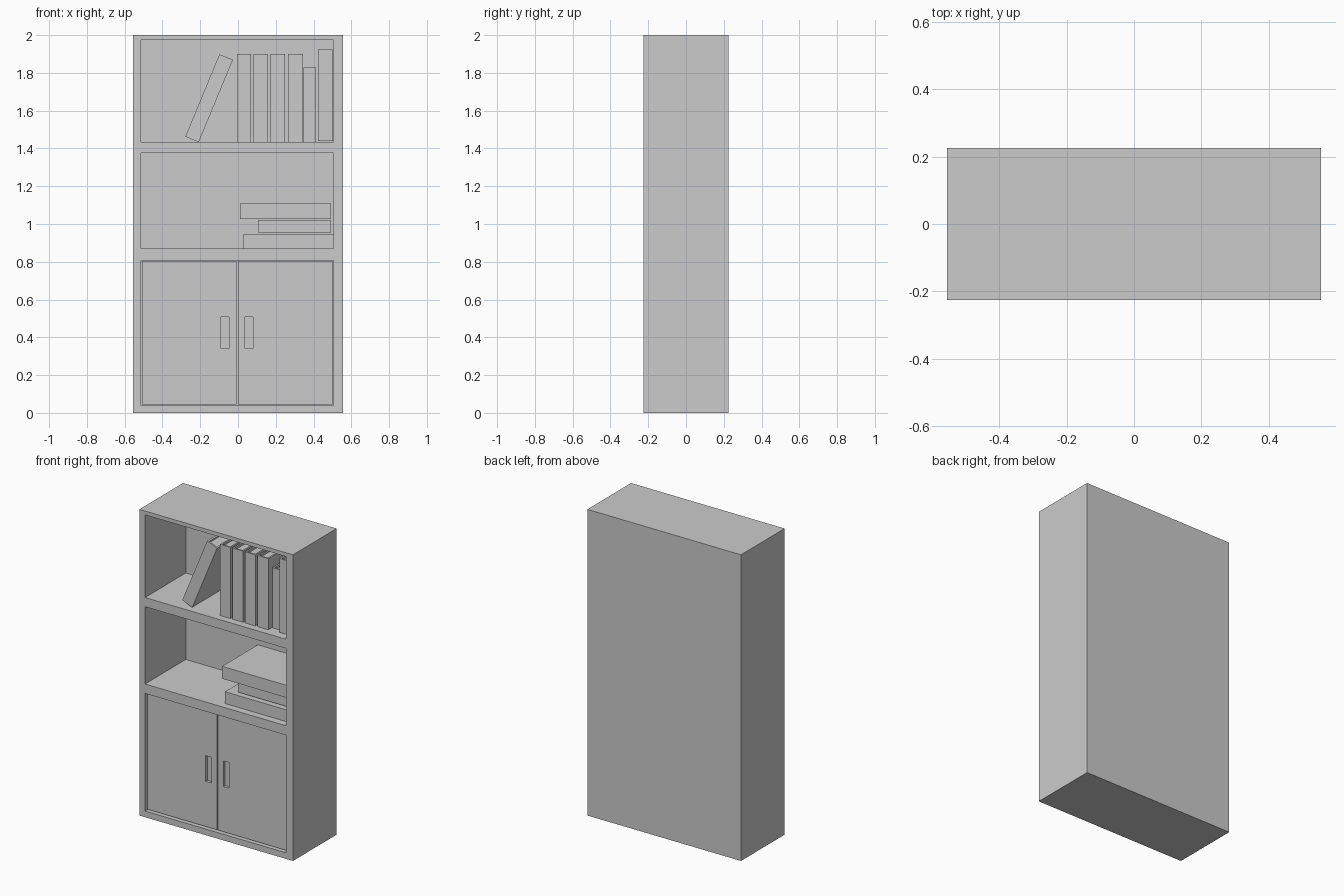
import bpy, bmesh
from math import radians
from mathutils import Vector

if "Cube" in bpy.data.objects:
    bpy.data.objects.remove(bpy.data.objects["Cube"])


def add_object(name, bm):
    bmesh.ops.recalc_face_normals(bm, faces=bm.faces[:])
    mesh = bpy.data.meshes.new(name)
    bm.to_mesh(mesh)
    bm.free()
    obj = bpy.data.objects.new(name, mesh)
    bpy.context.collection.objects.link(obj)
    return obj


def add_box(bm, x, y, z):
    lo, hi = Vector((x[0], y[0], z[0])), Vector((x[1], y[1], z[1]))
    verts = bmesh.ops.create_cube(bm, size=1)["verts"]
    for v in verts:
        v.co = (lo + hi) / 2 + v.co * (hi - lo)


def box(name, x, y, z):
    bm = bmesh.new()
    add_box(bm, x, y, z)
    return add_object(name, bm)


def cut(target, x, y, z):
    # Subtract a box from the target, then discard the cutter
    cutter = box("cutter", x, y, z)
    cutter.hide_render = True
    mod = target.modifiers.new("cut", "BOOLEAN")
    mod.operation, mod.solver, mod.object = "DIFFERENCE", "EXACT", cutter
    bpy.context.view_layer.objects.active = target
    bpy.ops.object.modifier_apply(modifier=mod.name)
    bpy.data.objects.remove(cutter)


def book(name, thick, height, depth, location, angle=0, cover=0.01, inset=0.015):
    # Cover is a U-shaped profile with its spine to the front; pages sit inside it
    t, i = thick / 2, thick / 2 - cover
    profile = [(-t, 0), (t, 0), (t, depth), (i, depth),
               (i, cover), (-i, cover), (-i, depth), (-t, depth)]
    bm = bmesh.new()
    face = bm.faces.new([bm.verts.new((x, y, -height / 2)) for x, y in profile])
    top = bmesh.ops.extrude_face_region(bm, geom=[face])["geom"]
    bmesh.ops.translate(bm, vec=(0, 0, height),
                        verts=[v for v in top if isinstance(v, bmesh.types.BMVert)])
    add_box(bm, (-i, i), (cover, depth - inset),
            (-height / 2 + inset, height / 2 - inset))
    obj = add_object(name, bm)
    obj.location = location
    obj.rotation_euler.y = radians(angle)


FRONT, BACK = -0.225, 0.225

# Cabinet with two open compartments and a cupboard
cabinet = box("cabinet", (-0.555, 0.555), (FRONT, BACK), (0, 2))
for z in ((1.435, 1.975), (0.87, 1.375), (0.04, 0.808)):
    cut(cabinet, (-0.514, 0.506), (FRONT - 0.1, 0.195), z)

# Inset doors with recessed finger pulls
for side, x, pull in (("left", (-0.509, -0.007), (-0.09, -0.048)),
                      ("right", (-0.001, 0.501), (0.038, 0.08))):
    door = box(side + "_door", x, (-0.205, -0.17), (0.045, 0.803))
    cut(door, pull, (-0.3, -0.187), (0.34, 0.508))

# Upright books: left, right, bottom, top, front, back
for n, (x0, x1, z0, z1, y0, y1) in enumerate((
        (-0.006, 0.07, 1.435, 1.90, -0.177, 0.18),
        (0.083, 0.16, 1.435, 1.90, -0.177, 0.18),
        (0.173, 0.25, 1.435, 1.90, -0.177, 0.18),
        (0.265, 0.343, 1.435, 1.90, -0.177, 0.18),
        (0.347, 0.413, 1.435, 1.828, -0.14, 0.17),
        (0.423, 0.503, 1.44, 1.923, -0.177, 0.185)), 1):
    book(f"upright_book_{n}", x1 - x0, z1 - z0, y1 - y0,
         ((x0 + x1) / 2, y0, (z0 + z1) / 2))

# Leaning book
book("leaning_book", 0.077, 0.472, 0.357, (-0.153, -0.177, 1.666), 22.5)

# Stack of flat books
for n, (x0, x1, z0, z1, y0, y1) in enumerate((
        (0.03, 0.505, 0.87, 0.947, -0.177, 0.19),
        (0.105, 0.493, 0.955, 1.02, -0.152, 0.16),
        (0.01, 0.493, 1.027, 1.108, -0.178, 0.19)), 1):
    book(f"flat_book_{n}", z1 - z0, x1 - x0, y1 - y0,
         ((x0 + x1) / 2, y0, (z0 + z1) / 2), 90)
